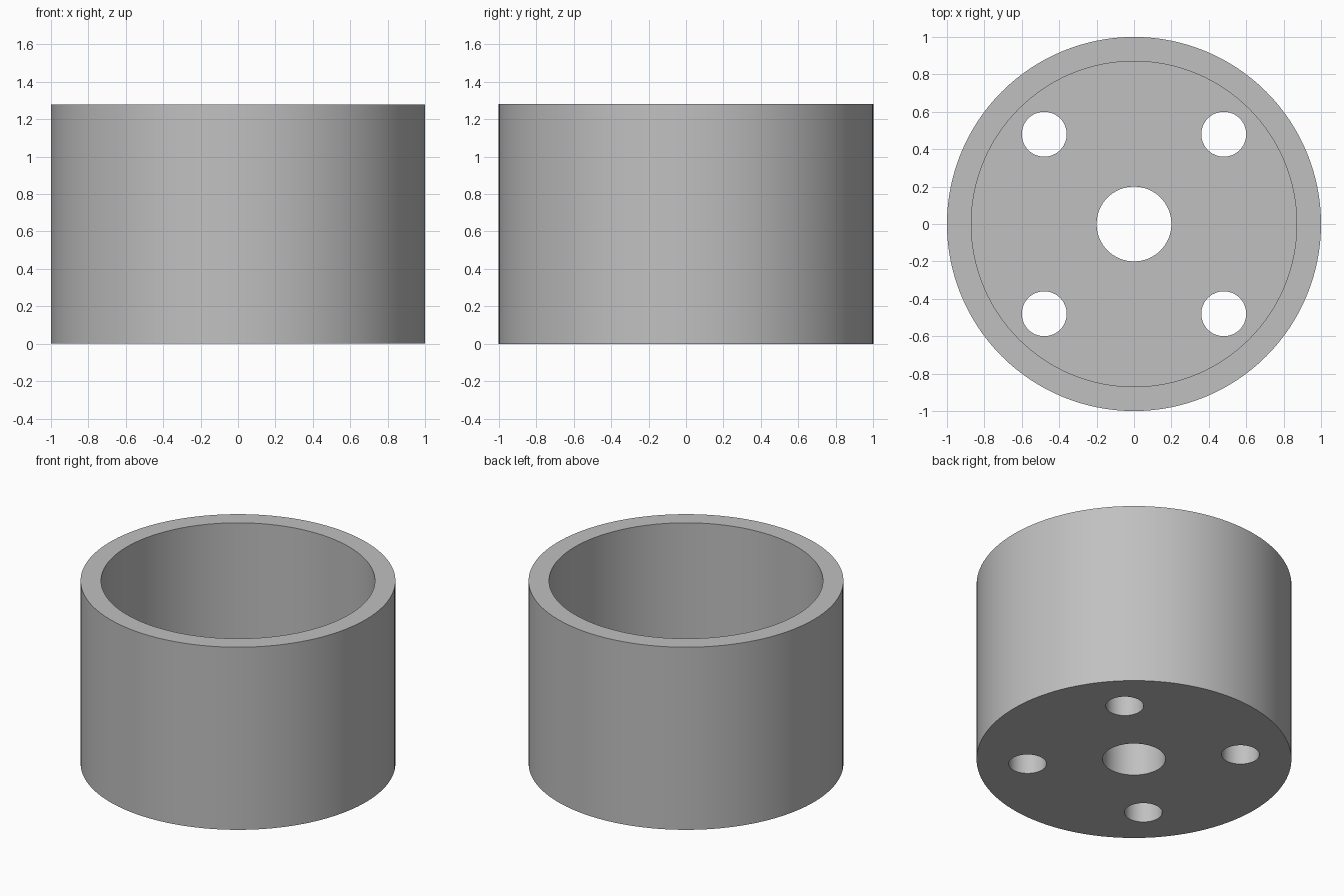
import bpy
import math

cube = bpy.data.objects.get("Cube")
if cube:
    bpy.data.objects.remove(cube, do_unlink=True)

RADIUS, HEIGHT = 1.0, 1.28
BORE_RADIUS, FLOOR = 0.87, 0.3
HUB_RADIUS, BOLT_RADIUS, BOLT_OFFSET = 0.2, 0.12, 0.48

grey = bpy.data.materials.new("plain_grey")
grey.use_nodes = True
colour = (0.53, 0.53, 0.53, 1)
grey.diffuse_color = colour
grey.node_tree.nodes["Principled BSDF"].inputs["Base Color"].default_value = colour


def cylinder(name, radius, bottom, top, x=0, y=0, sides=128):
    bpy.ops.mesh.primitive_cylinder_add(
        vertices=sides, radius=radius, depth=top - bottom,
        location=(x, y, (bottom + top) / 2))
    obj = bpy.context.object
    obj.name = name
    return obj


def cut(body, cutter):
    mod = body.modifiers.new(cutter.name, "BOOLEAN")
    mod.operation = "DIFFERENCE"
    mod.solver = "EXACT"
    mod.object = cutter
    bpy.context.view_layer.objects.active = body
    bpy.ops.object.modifier_apply(modifier=mod.name)
    bpy.data.objects.remove(cutter, do_unlink=True)


# Solid cup body
cup = cylinder("cup_body", RADIUS, 0, HEIGHT)
cup.data.materials.append(grey)

# Wide bore down to the thick floor
cut(cup, cylinder("bore", BORE_RADIUS, FLOOR, HEIGHT + 0.2))

# Centre hole and four bolt holes through the floor
cut(cup, cylinder("centre_hole", HUB_RADIUS, -0.2, FLOOR + 0.2, sides=64))
for x in (-BOLT_OFFSET, BOLT_OFFSET):
    for y in (-BOLT_OFFSET, BOLT_OFFSET):
        cut(cup, cylinder("bolt_hole", BOLT_RADIUS, -0.2, FLOOR + 0.2, x, y, 48))

# Smooth walls with crisp rims
bpy.ops.object.select_all(action="DESELECT")
cup.select_set(True)
bpy.context.view_layer.objects.active = cup
bpy.ops.object.shade_smooth_by_angle(angle=math.radians(30))
